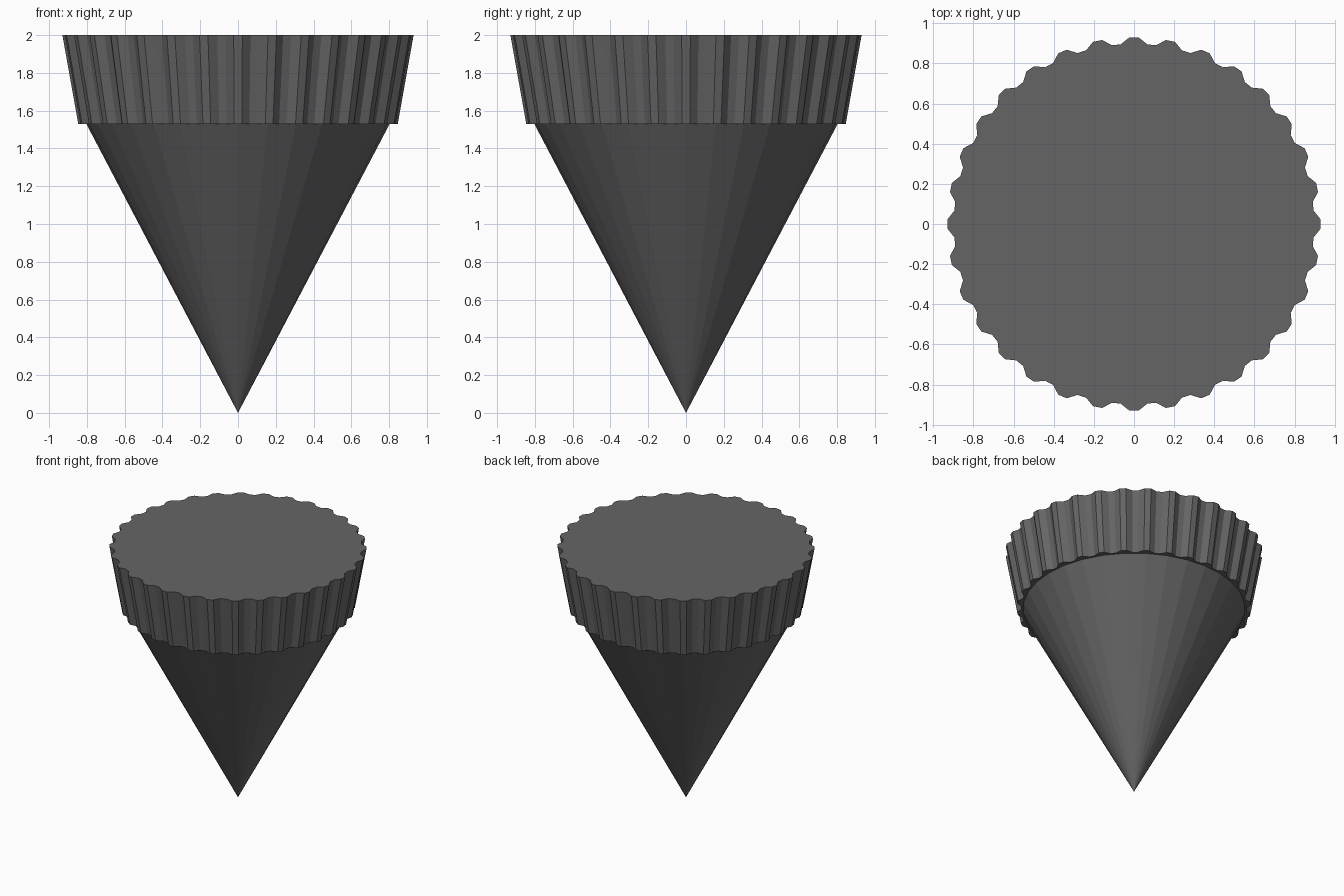
import bpy, math

if "Cube" in bpy.data.objects:
    bpy.data.objects.remove(bpy.data.objects["Cube"])

mat = bpy.data.materials.new("dark grey")
mat.diffuse_color = (0.13, 0.13, 0.13, 1)
mat.use_nodes = True
mat.node_tree.nodes["Principled BSDF"].inputs["Base Color"].default_value = mat.diffuse_color


def add_mesh(name, verts, faces):
    me = bpy.data.meshes.new(name)
    me.from_pydata(verts, [], faces)
    me.materials.append(mat)
    ob = bpy.data.objects.new(name, me)
    bpy.context.collection.objects.link(ob)


def ring(n, z, radius, offset=0.0):
    # radius is a function of the vertex index
    pts = []
    for k in range(n):
        a = 2 * math.pi * (k + offset) / n
        pts.append((radius(k) * math.cos(a), radius(k) * math.sin(a), z))
    return pts


# Fluted rim: 32 flutes, each with a flat crest and a flat valley
N = 128


def fluted(crest, valley):
    return lambda k: crest if k % 4 in (0, 3) else valley


verts = ring(N, 1.53, fluted(0.846, 0.815), 0.5) + ring(N, 2.0, fluted(0.93, 0.897), 0.5)
faces = [(k, (k + 1) % N, N + (k + 1) % N, N + k) for k in range(N)]
faces += [tuple(reversed(range(N))), tuple(range(N, 2 * N))]
add_mesh("fluted_rim", verts, faces)

# Pointed cone below the rim
M = 32
verts = ring(M, 1.53, lambda k: 0.803) + [(0, 0, 0)]
faces = [((k + 1) % M, k, M) for k in range(M)] + [tuple(range(M))]
add_mesh("cone", verts, faces)
